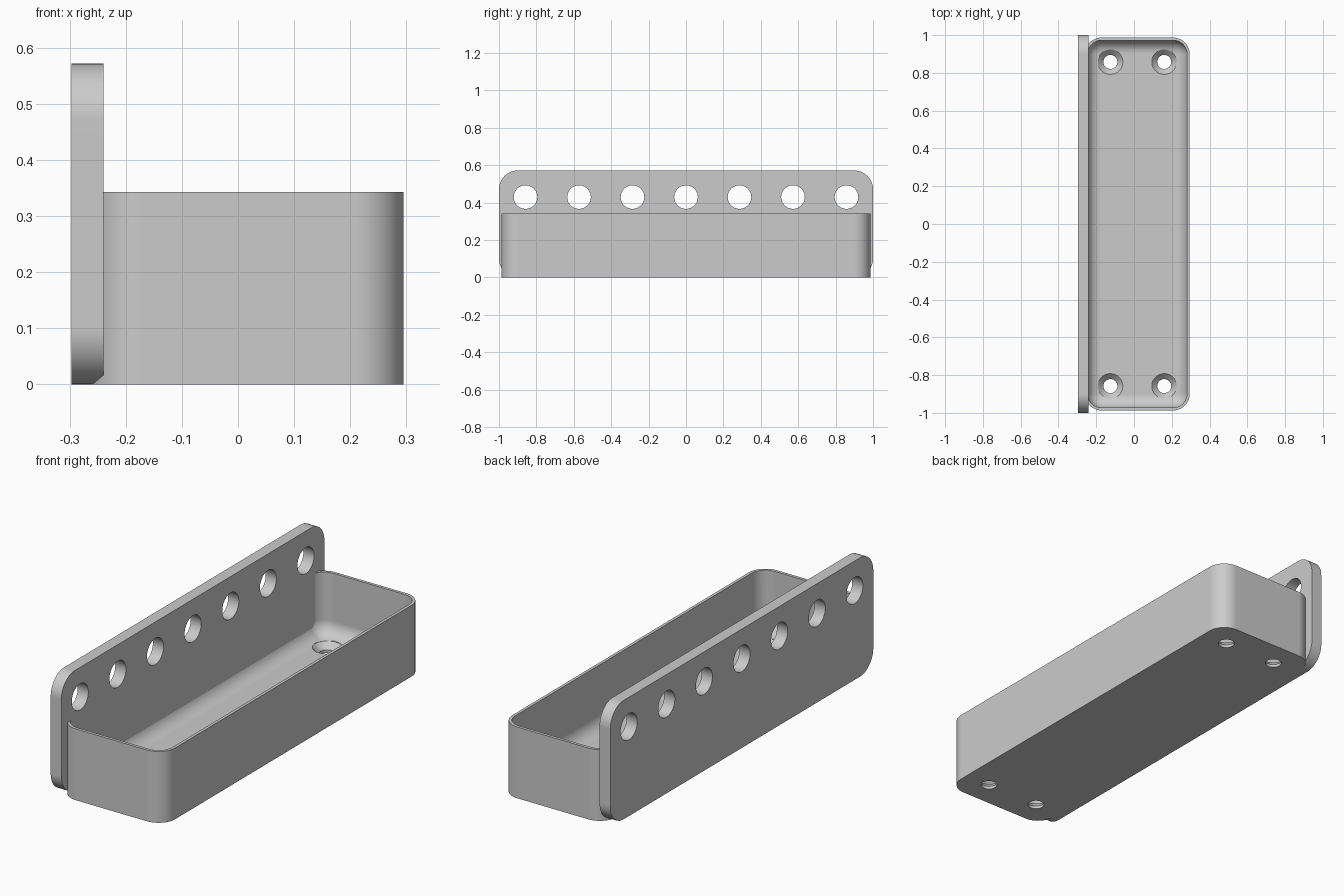
import bpy, bmesh, math

if "Cube" in bpy.data.objects:
    bpy.data.objects.remove(bpy.data.objects["Cube"])

grey = bpy.data.materials.new("plain grey")
grey.use_nodes = True
grey.diffuse_color = (0.6, 0.6, 0.6, 1)
grey.node_tree.nodes["Principled BSDF"].inputs["Base Color"].default_value = (0.6, 0.6, 0.6, 1)


def rounded_rect(hx, hy, r, steps=12):
    """Counter-clockwise outline of a rounded rectangle."""
    pts = []
    for k, (sx, sy) in enumerate([(1, 1), (-1, 1), (-1, -1), (1, -1)]):
        for i in range(steps + 1):
            a = math.pi / 2 * (k + i / steps)
            pts.append((sx * (hx - r) + r * math.cos(a), sy * (hy - r) + r * math.sin(a)))
    return pts


def circle(r, steps=48):
    return [(r * math.cos(2 * math.pi * i / steps), r * math.sin(2 * math.pi * i / steps))
            for i in range(steps)]


def loft(name, rings):
    """Closed solid through a list of equal-length 3D rings, capped at both ends."""
    bm = bmesh.new()
    loops = [[bm.verts.new(p) for p in ring] for ring in rings]
    for a, b in zip(loops, loops[1:]):
        for i in range(len(a)):
            j = (i + 1) % len(a)
            bm.faces.new((a[i], a[j], b[j], b[i]))
    bm.faces.new(loops[0][::-1])
    bm.faces.new(loops[-1])
    bmesh.ops.recalc_face_normals(bm, faces=bm.faces)
    mesh = bpy.data.meshes.new(name)
    bm.to_mesh(mesh)
    bm.free()
    mesh.materials.append(grey)
    ob = bpy.data.objects.new(name, mesh)
    bpy.context.collection.objects.link(ob)
    return ob


def select(ob):
    bpy.ops.object.select_all(action='DESELECT')
    ob.select_set(True)
    bpy.context.view_layer.objects.active = ob


def cut(ob, cutter):
    mod = ob.modifiers.new("hole", 'BOOLEAN')
    mod.operation = 'DIFFERENCE'
    mod.solver = 'EXACT'
    mod.object = cutter
    select(ob)
    bpy.ops.object.modifier_apply(modifier=mod.name)
    bpy.data.objects.remove(cutter)


def finish(ob):
    select(ob)
    bpy.ops.object.shade_smooth_by_angle(angle=math.radians(30))
    normals = ob.modifiers.new("even shading", 'WEIGHTED_NORMAL')
    normals.keep_sharp = True


# Back plate with a row of round holes
HEIGHT, BACK, FACE = 0.572, -0.297, -0.24
outline = rounded_rect(1.0, HEIGHT / 2, 0.1)
plate = loft("back_plate", [[(x, y, z + HEIGHT / 2) for y, z in outline] for x in (BACK, FACE)])
for i in range(-3, 4):
    cut(plate, loft("hole_cutter", [[(x, y + i * 0.286, z + 0.43) for y, z in circle(0.063)]
                                    for x in (BACK - 0.1, FACE + 0.1)]))
finish(plate)

# Thin-walled tray with a rounded inside floor edge
CX, HX, HY, R = 0.0175, 0.2775, 0.987, 0.088
WALL, FLOOR, RIM, FILLET = 0.0143, 0.043, 0.343, 0.07


def tray_ring(inset, z):
    return [(x + CX, y, z) for x, y in rounded_rect(HX - inset, HY - inset, R - inset)]


rings = [tray_ring(0, 0), tray_ring(0, RIM), tray_ring(WALL, RIM)]
for i in range(11):
    a = math.pi / 2 * i / 10
    rings.append(tray_ring(WALL + FILLET * (1 - math.cos(a)), FLOOR + FILLET * (1 - math.sin(a))))
tray = loft("tray", rings)

# Countersunk screw holes in the floor corners
screw_profile = [(0.037, -0.1), (0.037, FLOOR - 0.029), (0.066, FLOOR), (0.066, 0.2)]
for sx in (-1, 1):
    for sy in (-1, 1):
        cut(tray, loft("screw_cutter", [[(x + CX + sx * 0.1425, y + sy * 0.858, z) for x, y in circle(r)]
                                        for r, z in screw_profile]))
finish(tray)
